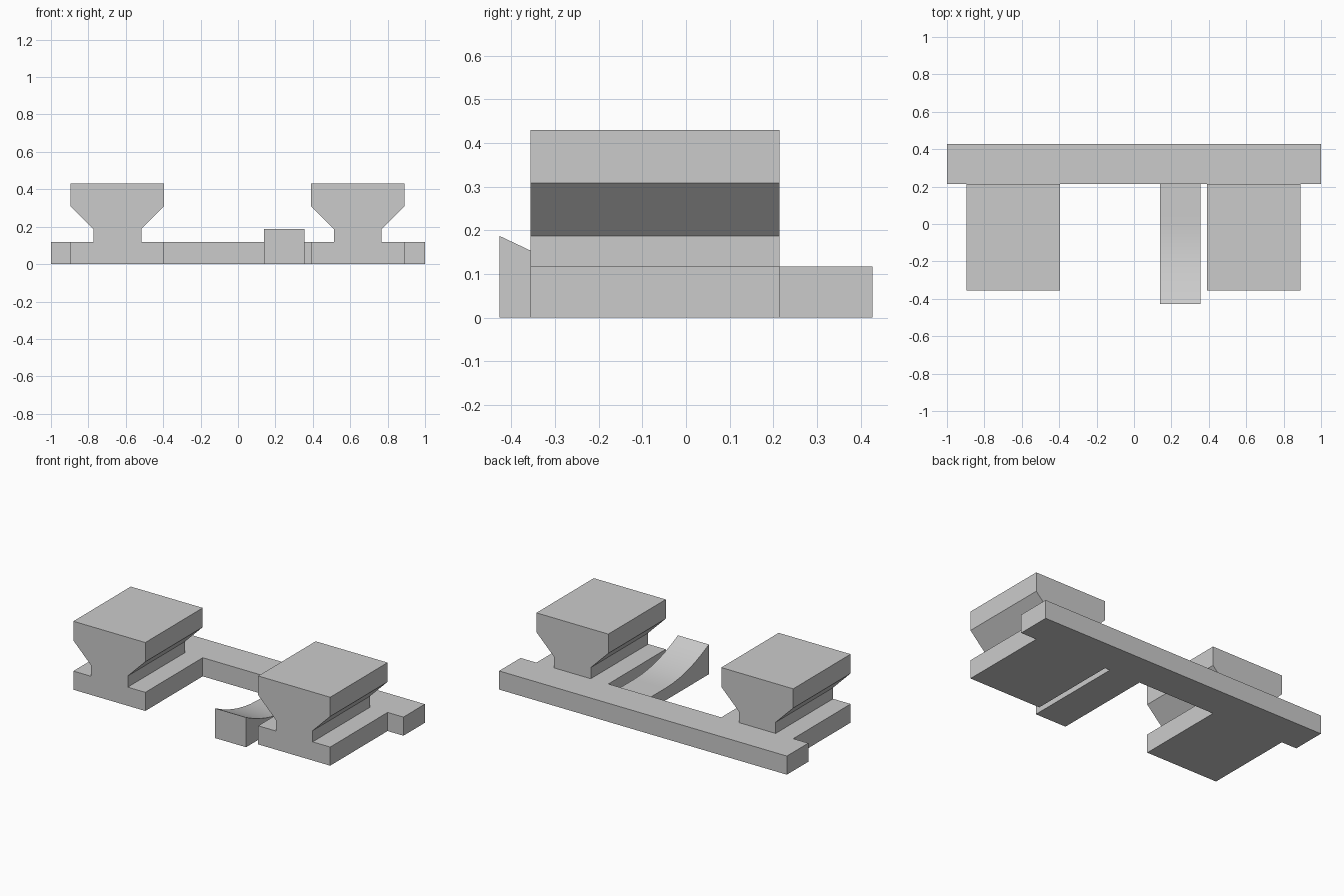
import bpy
import bmesh

cube = bpy.data.objects.get("Cube")
if cube:
    bpy.data.objects.remove(cube, do_unlink=True)

grey = bpy.data.materials.new("plain_grey")
grey.use_nodes = True
COLOUR = (0.6, 0.6, 0.6, 1)
grey.diffuse_color = COLOUR
grey.node_tree.nodes["Principled BSDF"].inputs["Base Color"].default_value = COLOUR


def extrude_profile(name, points, offset):
    """Extrude a closed 3D profile along an offset into a solid."""
    mesh = bpy.data.meshes.new(name)
    bm = bmesh.new()
    face = bm.faces.new([bm.verts.new(p) for p in points])
    result = bmesh.ops.extrude_face_region(bm, geom=[face], use_keep_orig=True)
    moved = [g for g in result["geom"] if isinstance(g, bmesh.types.BMVert)]
    bmesh.ops.translate(bm, verts=moved, vec=offset)
    bmesh.ops.recalc_face_normals(bm, faces=bm.faces)
    bm.to_mesh(mesh)
    bm.free()
    mesh.materials.append(grey)
    obj = bpy.data.objects.new(name, mesh)
    bpy.context.collection.objects.link(obj)
    return obj


BASE = 0.117          # thickness of the bar and block feet
FRONT, JOIN, BACK = -0.356, 0.214, 0.427

# Long bar across the back
bar = [(-1, JOIN, 0), (1, JOIN, 0), (1, JOIN, BASE), (-1, JOIN, BASE)]
extrude_profile("back_bar", bar, (0, BACK - JOIN, 0))

# Two waisted blocks: foot, narrow neck, flared head
half = [(0.25, 0), (0.25, BASE), (0.128, BASE), (0.128, 0.187),
        (0.25, 0.309), (0.25, 0.43)]
outline = half + [(-x, z) for x, z in reversed(half)]
for name, centre in (("right_block", -0.645), ("left_block", 0.64)):
    points = [(centre + x, FRONT, z) for x, z in outline]
    extrude_profile(name, points, (0, JOIN - FRONT, 0))

# Tongue with a flat root and a top that curves up to the tip
TIP, ROOT_Z, TIP_Z, STEPS = -0.427, 0.077, 0.187, 6
side = [(TIP, 0), (JOIN, 0), (JOIN, ROOT_Z)]
for i in range(STEPS + 1):
    t = i / STEPS
    side.append((TIP * t, ROOT_Z + (TIP_Z - ROOT_Z) * t * t))
tongue = extrude_profile("tongue", [(0.14, y, z) for y, z in side], (0.215, 0, 0))
bpy.ops.object.select_all(action="DESELECT")
tongue.select_set(True)
bpy.context.view_layer.objects.active = tongue
bpy.ops.object.shade_smooth_by_angle()
